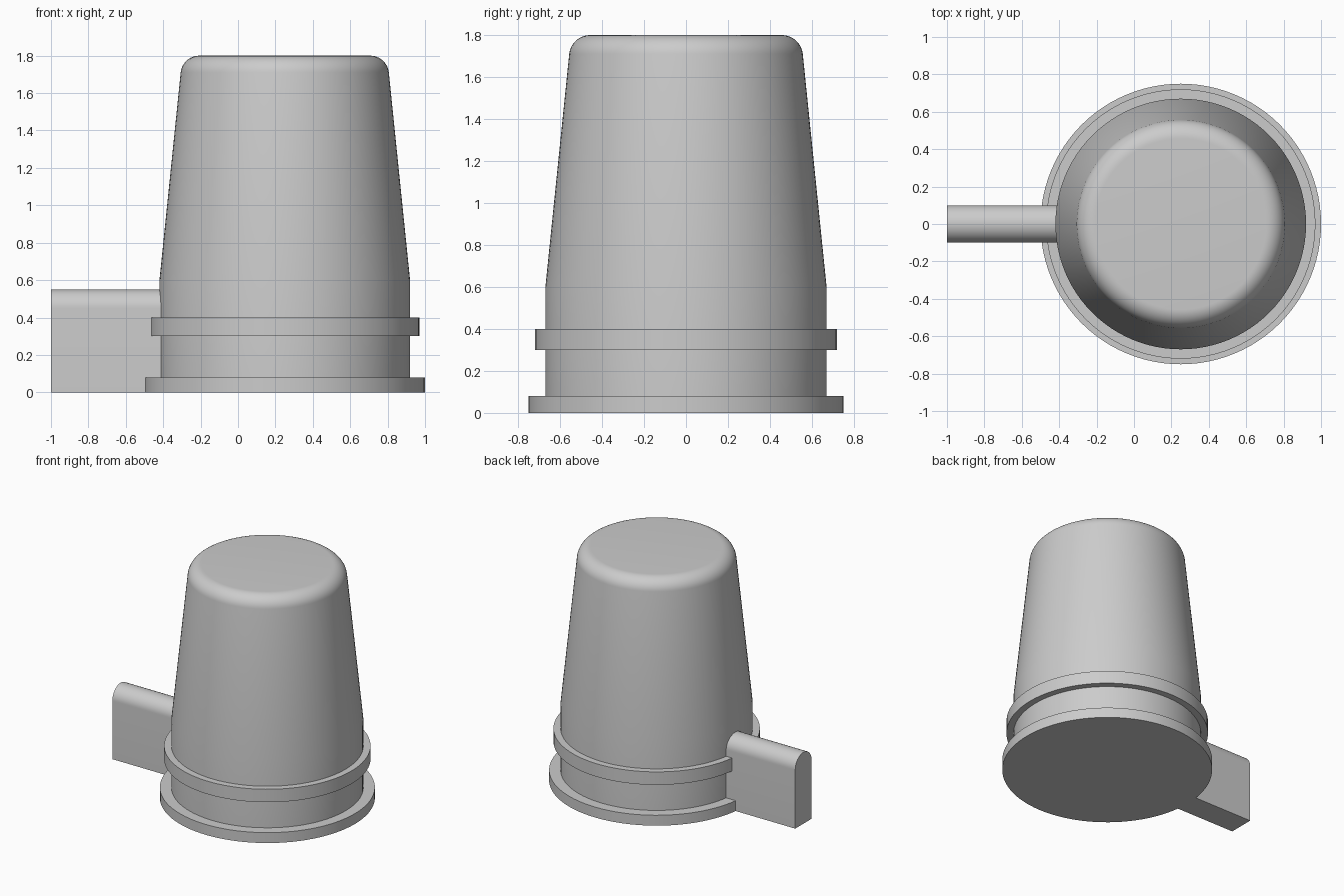
import bpy
import bmesh
import math

cube = bpy.data.objects.get("Cube")
if cube:
    bpy.data.objects.remove(cube, do_unlink=True)

CENTRE_X = 0.25
SEGMENTS = 96

grey = bpy.data.materials.new("plain_grey")
grey.use_nodes = True
grey.diffuse_color = (0.6, 0.6, 0.6, 1)
grey.node_tree.nodes["Principled BSDF"].inputs["Base Color"].default_value = (0.6, 0.6, 0.6, 1)


def finish(name, bm, location):
    """Turn a bmesh into a grey object with smooth curves and sharp edges."""
    bmesh.ops.recalc_face_normals(bm, faces=bm.faces)
    mesh = bpy.data.meshes.new(name)
    bm.to_mesh(mesh)
    bm.free()
    mesh.materials.append(grey)
    obj = bpy.data.objects.new(name, mesh)
    obj.location = location
    bpy.context.collection.objects.link(obj)
    bpy.ops.object.select_all(action="DESELECT")
    obj.select_set(True)
    bpy.context.view_layer.objects.active = obj
    bpy.ops.object.shade_smooth_by_angle(angle=math.radians(30))
    return obj


def lathe(name, profile):
    """Stack one ring per (radius, height) pair and cap both ends."""
    bm = bmesh.new()
    rings = []
    for r, z in profile:
        angles = [math.tau * i / SEGMENTS for i in range(SEGMENTS)]
        rings.append([bm.verts.new((r * math.cos(a), r * math.sin(a), z)) for a in angles])
    for low, high in zip(rings, rings[1:]):
        for i in range(SEGMENTS):
            j = (i + 1) % SEGMENTS
            bm.faces.new((low[i], low[j], high[j], high[i]))
    bm.faces.new(rings[0])
    bm.faces.new(rings[-1])
    return finish(name, bm, (CENTRE_X, 0, 0))


def arc(cx, cz, radius, start, end, steps):
    angles = [math.radians(start + (end - start) * i / steps) for i in range(steps + 1)]
    return [(cx + radius * math.cos(a), cz + radius * math.sin(a)) for a in angles]


# Tapered body with a rounded top rim
lathe("body", [(0.67, 0.04), (0.67, 0.6)] + arc(0.457, 1.7, 0.1, 6, 90, 12))

# Base flange and collar ring
lathe("base_flange", [(0.75, 0), (0.75, 0.08)])
lathe("collar", [(0.72, 0.3), (0.72, 0.4)])

# Upright side fin with a half-round top
bm = bmesh.new()
outline = [(-0.1, 0), (0.1, 0)] + arc(0, 0.45, 0.1, 0, 180, 24)
face = bm.faces.new([bm.verts.new((-1, y, z)) for y, z in outline])
extruded = bmesh.ops.extrude_face_region(bm, geom=[face], use_keep_orig=True)
moved = [v for v in extruded["geom"] if isinstance(v, bmesh.types.BMVert)]
bmesh.ops.translate(bm, verts=moved, vec=(0.6, 0, 0))
finish("side_fin", bm, (0, 0, 0))
